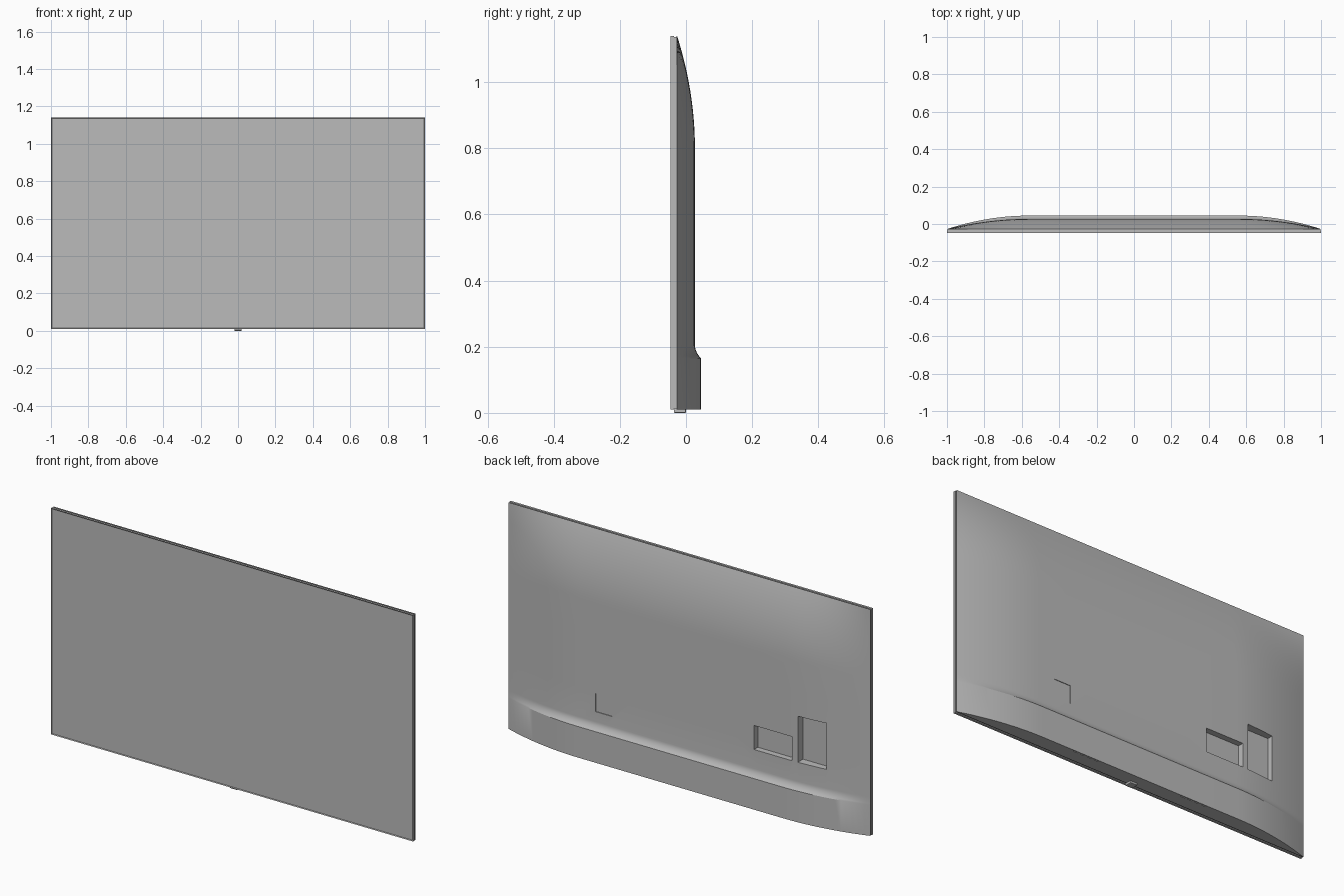
import bpy, bmesh

old = bpy.data.objects.get("Cube")
if old:
    bpy.data.objects.remove(old, do_unlink=True)

grey = bpy.data.materials.new("neutral grey")
grey.use_nodes = True
grey.diffuse_color = (0.5, 0.5, 0.5, 1)
grey.node_tree.nodes["Principled BSDF"].inputs["Base Color"].default_value = (0.5, 0.5, 0.5, 1)

BOTTOM, TOP = 0.01, 1.14
SEAM = -0.028          # where the shell meets the display panel


def finish(name, bm, smooth=False):
    bmesh.ops.recalc_face_normals(bm, faces=bm.faces)
    mesh = bpy.data.meshes.new(name)
    bm.to_mesh(mesh)
    bm.free()
    mesh.materials.append(grey)
    ob = bpy.data.objects.new(name, mesh)
    bpy.context.collection.objects.link(ob)
    if smooth:
        shade(ob)
    return ob


def shade(ob):
    bpy.ops.object.select_all(action="DESELECT")
    ob.select_set(True)
    bpy.context.view_layer.objects.active = ob
    bpy.ops.object.shade_smooth_by_angle(angle=0.4)


def box(name, x, y, z):
    bm = bmesh.new()
    bmesh.ops.create_cube(bm, size=1)
    for v in bm.verts:
        v.co = [(lo + hi) / 2 + c * (hi - lo) for c, (lo, hi) in zip(v.co, (x, y, z))]
    return finish(name, bm)


def spread(lo, hi, n):
    return [lo + (hi - lo) * i / n for i in range(n)]


def back_y(x, z):
    """Depth of the back: bowed at the sides and top, with a thicker lower band."""
    side = 1 - (max(0, abs(x) - 0.56) / 0.44) ** 2
    crown = 1 - (max(0, z - 0.8) / (TOP - 0.8)) ** 2
    band = 0.018 * (1 - min(1, max(0, (z - 0.165) / 0.04))) ** 2
    return SEAM + 0.001 + side * (0.054 * crown + band)


# Back shell
xs = spread(-1, -0.56, 16) + spread(-0.56, 0.56, 8) + spread(0.56, 1, 16) + [1]
zs = [BOTTOM] + spread(0.165, 0.205, 6) + spread(0.205, 0.8, 4) + spread(0.8, TOP, 16) + [TOP]
bm = bmesh.new()
rows = [[bm.verts.new((x, back_y(x, z), z)) for x in xs] for z in zs]
for a, b in zip(rows, rows[1:]):
    for i in range(len(xs) - 1):
        bm.faces.new((a[i], a[i + 1], b[i + 1], b[i]))
rim = [e for e in bm.edges if e.is_boundary]
made = bmesh.ops.extrude_edge_only(bm, edges=rim)["geom"]
for v in made:
    if isinstance(v, bmesh.types.BMVert):
        v.co.y = SEAM
bmesh.ops.holes_fill(bm, edges=[e for e in bm.edges if e.is_boundary], sides=0)
shell = finish("back_shell", bm)

# Connector bays, label recess and underside vents cut into the shell
cuts = [
    ("wide_bay", (-0.605, -0.395), (-0.003, 0.1), (0.30, 0.42)),
    ("tall_bay", (-0.785, -0.635), (-0.016, 0.1), (0.30, 0.53)),
    ("label_recess", (0.39, 0.48), (0.024, 0.1), (0.255, 0.345)),
]
for s in (-1, 1):
    for i in range(4):
        c = s * (0.25 + 0.04 * i)
        cuts.append(("vent", (c - 0.012, c + 0.012), (0.036, 0.041), (0, BOTTOM + 0.004)))
for name, x, y, z in cuts:
    cutter = box(name + "_cutter", x, y, z)
    cutter.hide_render = True
    cutter.hide_set(True)
    mod = shell.modifiers.new(name, "BOOLEAN")
    mod.operation = "DIFFERENCE"
    mod.solver = "EXACT"
    mod.object = cutter
bpy.context.view_layer.objects.active = shell
shell.select_set(True)
for mod in list(shell.modifiers):
    bpy.ops.object.modifier_apply(modifier=mod.name)
for ob in [o for o in bpy.data.objects if "_cutter" in o.name]:
    bpy.data.objects.remove(ob, do_unlink=True)
shade(shell)

# Slim panel joining shell and bezel, leaving a fine groove
box("panel_core", (-0.996, 0.996), (-0.038, SEAM), (BOTTOM + 0.004, TOP - 0.004))

# Bezel with the screen set just behind its rim
bm = bmesh.new()
bmesh.ops.create_cube(bm, size=1)
for v in bm.verts:
    v.co = (v.co.x * 2, -0.0415 + v.co.y * 0.011, (BOTTOM + TOP) / 2 + v.co.z * (TOP - BOTTOM))
bm.faces.ensure_lookup_table()
bm.normal_update()
front = min(bm.faces, key=lambda f: f.normal.y)
bmesh.ops.inset_region(bm, faces=[front], thickness=0.006)
bmesh.ops.translate(bm, verts=front.verts, vec=(0, 0.003, 0))
finish("bezel_and_screen", bm)

# Sensor nub under the lower edge
nub = box("sensor_nub", (-0.02, 0.02), (-0.037, 0.0), (0, BOTTOM + 0.004))
bevel = nub.modifiers.new("soft edges", "BEVEL")
bevel.width = 0.003
bevel.segments = 2
